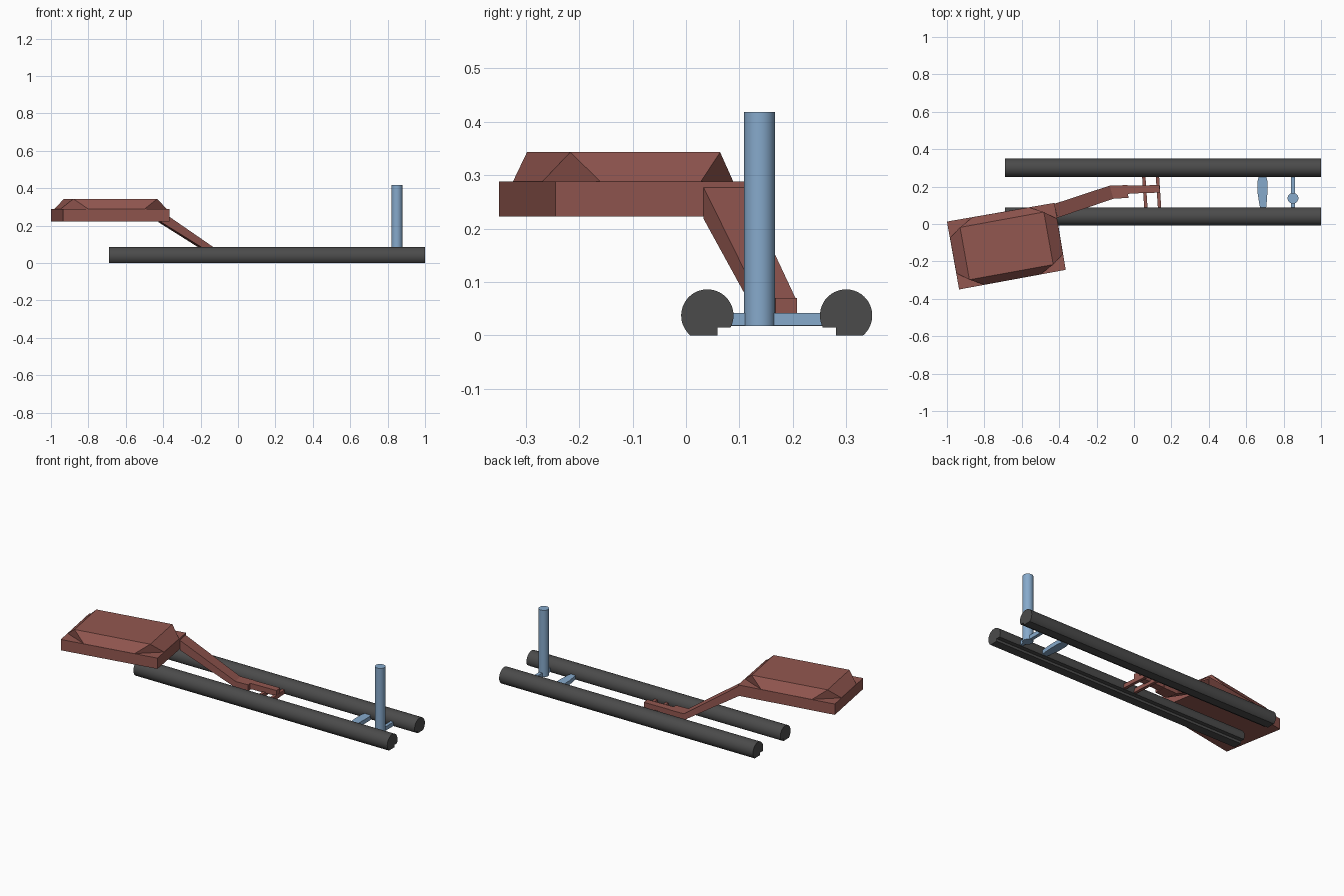
import bpy, bmesh, math

if "Cube" in bpy.data.objects:
    bpy.data.objects.remove(bpy.data.objects["Cube"])

def material(name, rgb):
    m = bpy.data.materials.new(name)
    m.diffuse_color = (*rgb, 1)
    m.use_nodes = True
    m.node_tree.nodes["Principled BSDF"].inputs["Base Color"].default_value = m.diffuse_color
    return m

BLACK = material("dark rubber", (0.07, 0.07, 0.07))
RED = material("dull red", (0.29, 0.095, 0.08))
BLUE = material("steel blue", (0.24, 0.4, 0.6))

def make(name, bm, mat, smooth=False):
    bmesh.ops.recalc_face_normals(bm, faces=bm.faces)
    me = bpy.data.meshes.new(name)
    bm.to_mesh(me)
    bm.free()
    ob = bpy.data.objects.new(name, me)
    bpy.context.collection.objects.link(ob)
    me.materials.append(mat)
    if smooth:
        bpy.ops.object.select_all(action='DESELECT')
        ob.select_set(True)
        bpy.context.view_layer.objects.active = ob
        bpy.ops.object.shade_smooth_by_angle(angle=math.radians(30))
    return ob

def loft(name, rings, mat, smooth=False):
    """Skin a list of matching closed rings and cap both ends."""
    bm = bmesh.new()
    vs = [[bm.verts.new(p) for p in r] for r in rings]
    n = len(vs[0])
    for a, b in zip(vs, vs[1:]):
        for i in range(n):
            j = (i + 1) % n
            bm.faces.new((a[i], a[j], b[j], b[i]))
    bm.faces.new(vs[0][::-1])
    bm.faces.new(vs[-1])
    return make(name, bm, mat, smooth)

def prism(name, outline, z0, z1, mat, smooth=False):
    return loft(name, [[(x, y, z) for x, y in outline] for z in (z0, z1)], mat, smooth)

def lerp(a, b, t):
    return tuple(p + (q - p) * t for p, q in zip(a, b))

# rails: round bars with a flat foot and an inner step, mirrored about y = 0.17
R, ZC = 0.049, 0.037
start = -math.asin((ZC - 0.015) / R)
end = math.pi + math.asin(ZC / R)
profile = [(0.04 + R * math.cos(start + (end - start) * i / 40),
            ZC + R * math.sin(start + (end - start) * i / 40)) for i in range(41)]
profile += [(0.059, 0.0), (0.059, 0.015)]
for side, sign in (("front", 1), ("back", -1)):
    loft(side + "_rail",
         [[(x, 0.17 + sign * (y - 0.17), z) for y, z in profile] for x in (-0.69, 1.0)],
         BLACK, True)

# post with its cross bar
prism("post", [(0.85 + 0.029 * math.cos(i * math.pi / 16),
                0.138 + 0.029 * math.sin(i * math.pi / 16)) for i in range(32)],
      0.017, 0.418, BLUE, True)
prism("post_cross_bar", [(0.84, 0.08), (0.86, 0.08), (0.86, 0.26), (0.84, 0.26)],
      0.018, 0.042, BLUE)

# foot rest plate
prism("foot_rest", [(0.675, 0.08), (0.706, 0.08), (0.71, 0.12), (0.713, 0.165),
                    (0.713, 0.23), (0.705, 0.26), (0.668, 0.26), (0.661, 0.23),
                    (0.661, 0.165), (0.668, 0.12)], 0.017, 0.042, BLUE)

# seat slab
corners = [(-1.0, 0.013), (-0.935, -0.35), (-0.365, -0.245), (-0.425, 0.113)]
prism("seat_base", corners, 0.223, 0.288, RED)

# seat cushion: rectangular top tapering to an eight-sided base
top = [(-0.93, -0.018), (-0.88, -0.298), (-0.432, -0.217), (-0.482, 0.064)]
bm = bmesh.new()
T = [bm.verts.new((x, y, 0.343)) for x, y in top]
B = []
for i in range(4):
    for t in (0.24, 0.76):
        B.append(bm.verts.new((*lerp(corners[i], corners[(i + 1) % 4], t), 0.287)))
bm.faces.new(T)
bm.faces.new(B[::-1])
for i in range(4):
    bm.faces.new((B[2 * i], B[2 * i + 1], T[(i + 1) % 4], T[i]))
    bm.faces.new((B[2 * i - 1], B[2 * i], T[i]))
make("seat_cushion", bm, RED)

# bent arm from the seat down to the bracket
def ring(right, left, zb, zt):
    return [(*right, zb), (*left, zb), (*left, zt), (*right, zt)]

loft("arm", [ring((-0.41, 0.033), (-0.425, 0.108), 0.218, 0.277),
             ring((-0.11, 0.135), (-0.13, 0.205), 0.032, 0.07),
             ring((-0.03, 0.14), (-0.035, 0.208), 0.032, 0.07)], RED)
prism("arm_tongue", [(-0.06, 0.15), (-0.02, 0.163), (0.14, 0.168), (0.135, 0.208),
                     (-0.06, 0.205)], 0.036, 0.07, RED)

# bracket cross bars, slightly skewed
for i, x in enumerate((0.057, 0.13)):
    prism(f"bracket_bar_{i + 1}", [(x - 0.002, 0.08), (x + 0.016, 0.08),
                                   (x + 0.004, 0.26), (x - 0.014, 0.26)],
          0.018, 0.042, RED)
